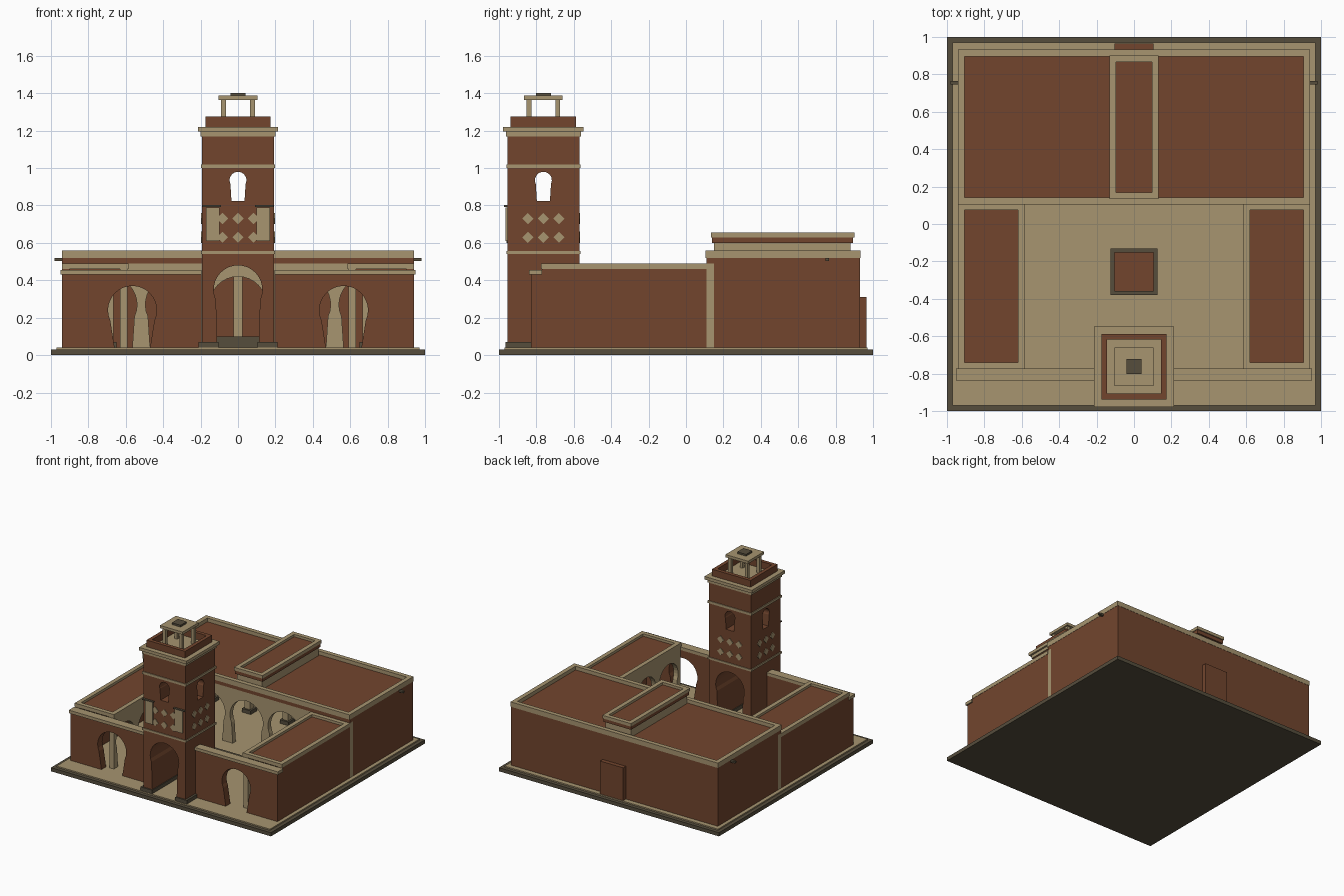
import bpy, bmesh, math
from mathutils import Vector

if "Cube" in bpy.data.objects:
    bpy.data.objects.remove(bpy.data.objects["Cube"])


def material(name, rgb):
    m = bpy.data.materials.new(name)
    m.diffuse_color = (*rgb, 1)
    m.use_nodes = True
    m.node_tree.nodes["Principled BSDF"].inputs["Base Color"].default_value = m.diffuse_color
    return m


BRICK = material("brick red", (0.168, 0.060, 0.027))
SAND = material("sandstone", (0.385, 0.298, 0.162))
DARK = material("dark stone", (0.092, 0.075, 0.046))


def finish(name, bm, mat):
    bmesh.ops.recalc_face_normals(bm, faces=bm.faces)
    me = bpy.data.meshes.new(name)
    bm.to_mesh(me)
    bm.free()
    me.materials.append(mat)
    ob = bpy.data.objects.new(name, me)
    bpy.context.collection.objects.link(ob)
    return ob


def box(name, x0, x1, y0, y1, z0, z1, mat):
    bm = bmesh.new()
    bmesh.ops.create_cube(bm, size=1)
    for v in bm.verts:
        v.co = Vector(((x0 + x1) / 2 + v.co.x * (x1 - x0),
                       (y0 + y1) / 2 + v.co.y * (y1 - y0),
                       (z0 + z1) / 2 + v.co.z * (z1 - z0)))
    return finish(name, bm, mat)


def ring(name, x0, x1, y0, y1, z0, z1, t, mat):
    """Rectangular frame lying flat, t wide."""
    bm = bmesh.new()
    rects = [(x0, x1, y0, y1), (x0 + t, x1 - t, y0 + t, y1 - t)]
    outer, inner = [[bm.verts.new((x, y, z0)) for x, y in ((a, c), (b, c), (b, d), (a, d))]
                    for a, b, c, d in rects]
    faces = [bm.faces.new((outer[i], outer[(i + 1) % 4], inner[(i + 1) % 4], inner[i]))
             for i in range(4)]
    ext = bmesh.ops.extrude_face_region(bm, geom=faces, use_keep_orig=True)
    for v in ext["geom"]:
        if isinstance(v, bmesh.types.BMVert):
            v.co.z = z1
    return finish(name, bm, mat)


def prism(name, outline, a, b, axis, mat):
    """Extrude an upright outline (u, z) from a to b along axis 'x' or 'y'."""
    bm = bmesh.new()
    place = (lambda u, w, z: (u, w, z)) if axis == "y" else (lambda u, w, z: (w, u, z))
    lo = [bm.verts.new(place(u, a, z)) for u, z in outline]
    hi = [bm.verts.new(place(u, b, z)) for u, z in outline]
    bm.faces.new(lo)
    bm.faces.new(hi)
    n = len(outline)
    for i in range(n):
        j = (i + 1) % n
        bm.faces.new((lo[i], lo[j], hi[j], hi[i]))
    return finish(name, bm, mat)


def horseshoe(c, zc, r, z0, half):
    """Arch points from the left foot over the top to the right foot."""
    pts = [(c - half, z0)]
    for i in range(21):
        a = math.radians(205 - 230 * i / 20)
        pts.append((c + r * math.cos(a), zc + r * math.sin(a)))
    return pts + [(c + half, z0)]


def arcade(name, u0, u1, z0, z1, arches, a, b, axis, mat):
    pts = [(u0, z0)]
    for c, zc, r, half in arches:
        pts += horseshoe(c, zc, r, z0, half)
    return prism(name, pts + [(u1, z0), (u1, z1), (u0, z1)], a, b, axis, mat)


def cut(ob, cutter):
    mod = ob.modifiers.new("cut", "BOOLEAN")
    mod.object = cutter
    mod.solver = "EXACT"
    dg = bpy.context.evaluated_depsgraph_get()
    me = bpy.data.meshes.new_from_object(ob.evaluated_get(dg))
    ob.modifiers.clear()
    ob.data = me
    bpy.data.objects.remove(cutter)


G = 0.04  # paved floor level

# Base and paving
box("base", -1, 1, -1, 1, 0, 0.03, DARK)
box("paving", -0.97, 0.97, -0.97, 0.97, 0.03, G, SAND)

# Main hall
arcade("hall_arcade", -0.94, 0.94, G, 0.49,
       [(x, 0.27, 0.15, 0.125) for x in (-0.69, -0.345, 0, 0.345, 0.69)],
       0.11, 0.15, "y", SAND)
box("hall_front_band", -0.94, 0.94, 0.11, 0.15, 0.49, 0.52, BRICK)
box("hall_back_wall", -0.94, 0.94, 0.89, 0.93, G, 0.52, BRICK)
box("hall_roof", -0.905, 0.905, 0.14, 0.895, 0.49, 0.53, BRICK)
ring("hall_coping", -0.942, 0.942, 0.105, 0.932, 0.52, 0.56, 0.036, SAND)
box("rear_niche", -0.105, 0.105, 0.93, 0.965, G, 0.31, BRICK)

# Raised roof over the centre aisle
box("clerestory_base", -0.115, 0.115, 0.15, 0.88, 0.52, 0.60, SAND)
box("clerestory_roof", -0.125, 0.125, 0.14, 0.892, 0.60, 0.635, BRICK)
ring("clerestory_coping", -0.13, 0.13, 0.133, 0.9, 0.63, 0.655, 0.035, SAND)

# Columns inside the hall
for x in (-0.69, -0.345, 0, 0.345, 0.69):
    box("hall_column", x - 0.025, x + 0.025, 0.615, 0.665, G, 0.49, SAND)
    box("hall_column_base", x - 0.04, x + 0.04, 0.60, 0.68, G, 0.07, DARK)

# Side wings, hall sides and water spouts, mirrored


def sided(s, a, b):
    return tuple(sorted((s * a, s * b)))


for s in (-1, 1):
    box("hall_side_wall", *sided(s, 0.9, 0.94), 0.15, 0.89, G, 0.52, BRICK)
    box("water_spout", *sided(s, 0.93, 0.98), 0.745, 0.765, 0.503, 0.518, DARK)
    box("wing_outer_wall", *sided(s, 0.9, 0.94), -0.77, 0.11, G, 0.46, BRICK)
    arcade("wing_arcade", -0.77, 0.11, G, 0.46,
           [(y, 0.25, 0.12, 0.095) for y in (-0.62, -0.33, -0.04)],
           *sided(s, 0.59, 0.63), "x", SAND)
    box("wing_roof", *sided(s, 0.615, 0.91), -0.75, 0.09, 0.43, 0.47, BRICK)
    ring("wing_coping", *sided(s, 0.585, 0.942), -0.775, 0.11, 0.46, 0.49, 0.035, SAND)
    # Front wall with one arch on each side of the tower
    arcade("front_wall", *sided(s, 0.195, 0.94), G, 0.43,
           [(s * 0.565, 0.24, 0.13, 0.095)], -0.83, -0.77, "y", BRICK)
    box("front_wall_coping", *sided(s, 0.195, 0.95), -0.84, -0.77, 0.43, 0.455, SAND)
    # Gate plinth
    box("gate_plinth", *sided(s, 0.105, 0.21), -0.965, -0.56, G, 0.07, DARK)

# Courtyard fountain
ring("fountain_rim", -0.125, 0.125, -0.38, -0.13, G, 0.10, 0.022, DARK)
box("fountain_basin", -0.105, 0.105, -0.36, -0.15, G, 0.08, BRICK)

# Tower shaft with gate below and keyhole windows above
TY = -0.7625
H = 0.192
arcade("tower_gate", -H, H, G, 0.54, [(0, 0.35, 0.13, 0.11)], TY - H, TY + H, "y", BRICK)
shaft = box("tower_shaft", -H, H, TY - H, TY + H, 0.54, 1.18, BRICK)
cut(shaft, prism("window_cutter", horseshoe(0, 0.935, 0.045, 0.825, 0.035), -1.2, 0, "y", BRICK))
cut(shaft, prism("window_cutter", horseshoe(TY, 0.935, 0.045, 0.825, 0.035), -0.5, 0.5, "x", BRICK))


def tower_slab(name, h, z0, z1, mat):
    box(name, -h, h, TY - h, TY + h, z0, z1, mat)


tower_slab("tower_band", 0.198, 0.54, 0.557, SAND)
tower_slab("tower_band", 0.198, 1.0, 1.02, SAND)
tower_slab("tower_cornice_lower", 0.2, 1.17, 1.195, SAND)
tower_slab("tower_cornice", 0.215, 1.195, 1.22, SAND)
ring("tower_parapet", -0.175, 0.175, TY - 0.175, TY + 0.175, 1.22, 1.275, 0.03, BRICK)

# Rooftop lantern
for sx in (-1, 1):
    for sy in (-1, 1):
        x, y = sx * 0.077, TY + sy * 0.077
        box("lantern_post", x - 0.013, x + 0.013, y - 0.013, y + 0.013, 1.22, 1.365, SAND)
tower_slab("lantern_roof", 0.103, 1.365, 1.387, SAND)
tower_slab("lantern_cap", 0.04, 1.387, 1.402, DARK)

# Diamond ornaments on every tower face
for z in (0.63, 0.73):
    for d in (-0.083, 0, 0.083):
        def diamond(c):
            return [(c - 0.03, z), (c, z - 0.03), (c + 0.03, z), (c, z + 0.03)]
        for s in (-1, 1):
            prism("diamond", diamond(d), TY + s * (H - 0.003), TY + s * (H + 0.005), "y", SAND)
            prism("diamond", diamond(TY + d), s * (H - 0.003), s * (H + 0.005), "x", SAND)

# Projecting panels on the tower front
for s in (-1, 1):
    box("front_panel", *sided(s, 0.1, 0.17), -0.966, -0.95, 0.61, 0.79, SAND)
    box("front_panel_cap", *sided(s, 0.092, 0.19), -0.972, -0.95, 0.793, 0.802, DARK)
